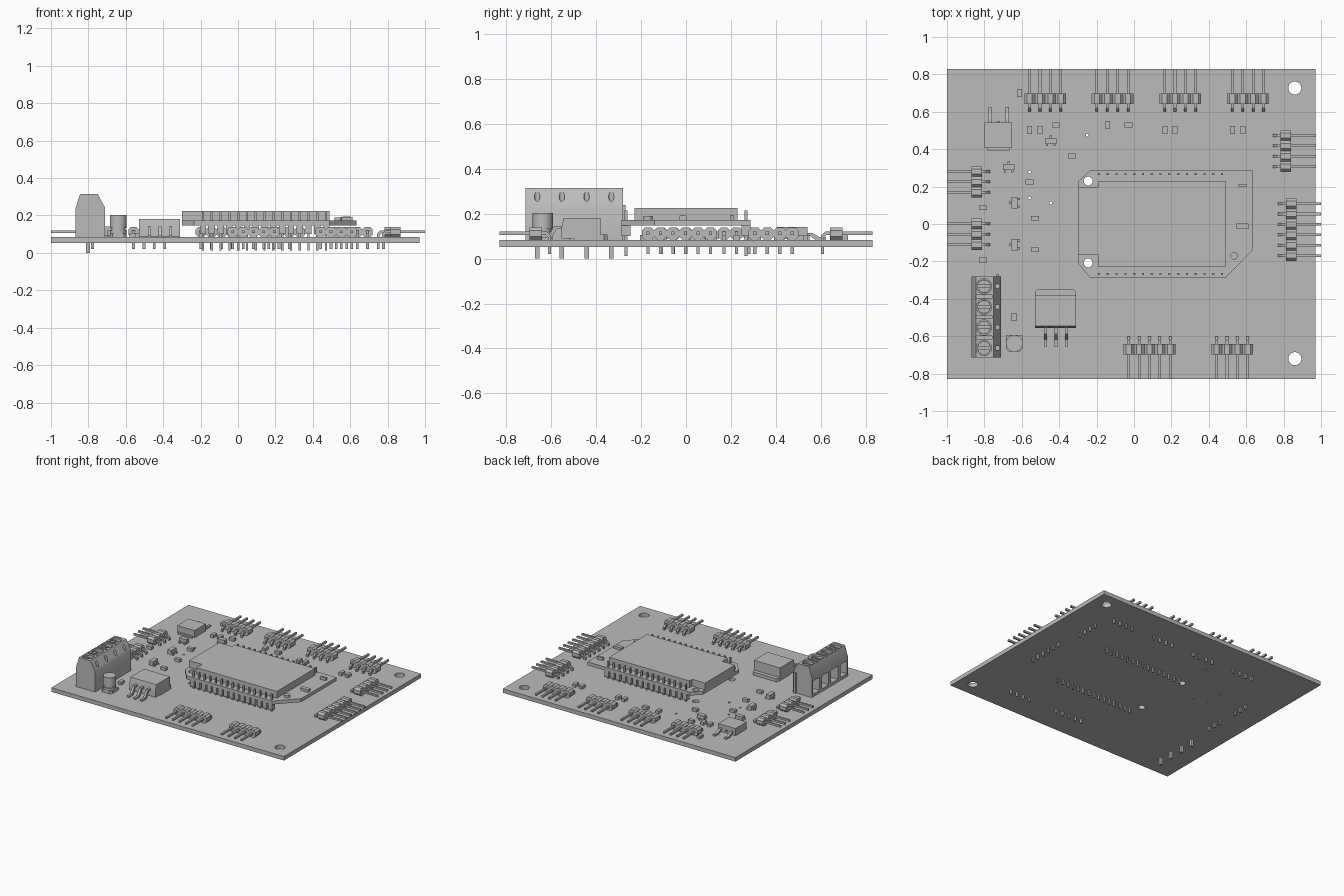
import bpy, bmesh, math

old = bpy.data.objects.get("Cube")
if old:
    bpy.data.objects.remove(old, do_unlink=True)

mat = bpy.data.materials.new("board_grey")
mat.use_nodes = True
GREY = (0.5, 0.5, 0.5, 1)
mat.diffuse_color = GREY
mat.node_tree.nodes["Principled BSDF"].inputs["Base Color"].default_value = GREY

BOTTOM, TOP = 0.053, 0.084    # main board faces
PITCH = 0.0556
parts = []


# --- helpers ---
def prism(bm, pts, axis, a, b):
    place = {"X": lambda u, v, w: (w, u, v),
             "Y": lambda u, v, w: (u, w, v),
             "Z": lambda u, v, w: (u, v, w)}[axis]
    lo = [bm.verts.new(place(u, v, a)) for u, v in pts]
    hi = [bm.verts.new(place(u, v, b)) for u, v in pts]
    faces = [bm.faces.new(lo[::-1]), bm.faces.new(hi)]
    n = len(pts)
    for i in range(n):
        j = (i + 1) % n
        faces.append(bm.faces.new((lo[i], lo[j], hi[j], hi[i])))
    bmesh.ops.recalc_face_normals(bm, faces=faces)


def box(bm, x, y, sx, sy, z0, z1):
    hx, hy = sx / 2, sy / 2
    prism(bm, [(x - hx, y - hy), (x + hx, y - hy), (x + hx, y + hy), (x - hx, y + hy)], "Z", z0, z1)


def disc(bm, x, y, r, z0, z1, n=24):
    ring = [(x + r * math.cos(math.tau * i / n), y + r * math.sin(math.tau * i / n)) for i in range(n)]
    prism(bm, ring, "Z", z0, z1)


def finish(name, bm, loc=(0, 0, 0), turn=0):
    mesh = bpy.data.meshes.new(name)
    bm.to_mesh(mesh)
    bm.free()
    mesh.materials.append(mat)
    obj = bpy.data.objects.new(name, mesh)
    obj.location = loc
    obj.rotation_euler.z = math.radians(turn)
    bpy.context.scene.collection.objects.link(obj)
    parts.append(obj)
    return obj


def cut(obj, bm):
    cutter = finish("cutter", bm)
    parts.remove(cutter)
    cutter.hide_render = True
    mod = obj.modifiers.new("openings", "BOOLEAN")
    mod.operation = "DIFFERENCE"
    mod.solver = "EXACT"
    mod.object = cutter
    bpy.context.view_layer.objects.active = obj
    bpy.ops.object.modifier_apply(modifier=mod.name)
    bpy.data.objects.remove(cutter, do_unlink=True)


# --- main board with mounting holes and vias ---
module_holes = [(-0.245, 0.23), (-0.245, -0.208)]
bm = bmesh.new()
box(bm, -0.015, 0, 1.97, 1.66, BOTTOM, TOP)
board = finish("main_board", bm)
bm = bmesh.new()
for y in (0.727, -0.72):
    disc(bm, 0.86, y, 0.035, 0, 0.2)
for x, y in module_holes:
    disc(bm, x, y, 0.024, 0, 0.12)
for x, y in [(-0.25, 0.475), (-0.558, 0.278), (-0.558, 0.14), (-0.445, 0.112)]:
    disc(bm, x, y, 0.008, 0, 0.2, 12)
cut(board, bm)


# --- right-angle pin headers ---
def header(name, x, y, pins, turn):
    bm = bmesh.new()
    h, c, mid = PITCH / 2, 0.014, TOP + PITCH / 2
    for i in range(pins):
        u = (i - (pins - 1) / 2) * PITCH
        prism(bm, [(u - h, mid - h + c), (u - h + c, mid - h), (u + h - c, mid - h), (u + h, mid - h + c),
                   (u + h, mid + h - c), (u + h - c, mid + h), (u - h + c, mid + h), (u - h, mid + h - c)],
              "Y", 0.034, 0.09)
        prism(bm, [(-0.007, 0.02), (0.007, 0.02), (0.007, 0.096), (0.017, 0.106), (0.222, 0.106),
                   (0.222, 0.12), (0.012, 0.12), (-0.007, 0.103)], "X", u - 0.007, u + 0.007)
    finish(name, bm, (x, y, 0), turn)


for i, x in enumerate((-0.475, -0.115, 0.247, 0.609)):
    header(f"back_header_{i + 1}", x, 0.608, 4, 0)
header("front_header_long", 0.083, -0.608, 5, 180)
header("front_header_short", 0.525, -0.608, 4, 180)
header("left_header_short", 0.75, 0.39, 4, -90)
header("left_header_long", 0.778, -0.03, 6, -90)
header("right_header_back", -0.778, 0.225, 3, 90)
header("right_header_front", -0.778, -0.055, 3, 90)

# --- plug-in module: carrier board, lid, pin rows, small parts ---
bm = bmesh.new()
prism(bm, [(-0.3, -0.21), (-0.235, -0.288), (0.49, -0.288), (0.633, -0.14), (0.633, 0.288),
           (-0.235, 0.288), (-0.3, 0.225)], "Z", 0.147, 0.173)
carrier = finish("module_board", bm)
bm = bmesh.new()
for x, y in module_holes:
    disc(bm, x, y, 0.024, 0.13, 0.2)
cut(carrier, bm)

bm = bmesh.new()
prism(bm, [(-0.3, -0.165), (-0.19, -0.165), (-0.19, -0.23), (0.49, -0.23), (0.49, 0.23),
           (-0.19, 0.23), (-0.19, 0.197), (-0.3, 0.197)], "Z", 0.173, 0.225)
finish("module_lid", bm)

bm = bmesh.new()
for side in (-1, 1):
    for i in range(15):
        x = -0.187 + i * 0.047
        box(bm, x, side * 0.267, 0.034, 0.04, 0.1, 0.147)
        box(bm, x, side * 0.267, 0.012, 0.012, 0.013, 0.215)
finish("module_pins", bm)

bm = bmesh.new()
box(bm, 0.58, -0.013, 0.066, 0.03, 0.173, 0.192)
box(bm, 0.58, 0.205, 0.045, 0.016, 0.173, 0.195)
disc(bm, 0.535, -0.17, 0.02, 0.173, 0.19)
finish("module_components", bm)

# --- screw terminal block ---
ways = [-0.663, -0.553, -0.443, -0.333]
bm = bmesh.new()
prism(bm, [(-0.87, TOP), (-0.71, TOP), (-0.71, 0.24), (-0.75, 0.314), (-0.845, 0.314), (-0.87, 0.235)],
      "Y", -0.715, -0.28)
block = finish("terminal_block", bm)
bm = bmesh.new()
for y in ways:
    disc(bm, -0.802, y, 0.041, 0.27, 0.4)
    disc(bm, -0.73, y, 0.012, 0.22, 0.4, 16)
    box(bm, -0.85, y, 0.14, 0.08, 0.105, 0.205)
for y in ways[1:]:
    box(bm, -0.803, y - 0.055, 0.085, 0.016, 0.3, 0.4)
cut(block, bm)

bm = bmesh.new()
for y in ways:
    disc(bm, -0.802, y, 0.036, 0.268, 0.29)
    for s in (-1, 1):    # raised halves leave the driver slot
        prism(bm, [(-0.802 + 0.035 * math.cos(a), y + s * 0.035 * math.sin(a))
                   for a in [0.2 + k * (math.pi - 0.4) / 10 for k in range(11)]], "Z", 0.29, 0.304)
    box(bm, -0.802, y, 0.02, 0.02, 0, TOP + 0.002)
box(bm, -0.73, -0.276, 0.016, 0.012, TOP, 0.24)
finish("terminal_screws_and_pins", bm)

# --- round capacitor ---
bm = bmesh.new()
cx, cy = -0.64, -0.638
prism(bm, [(cx - 0.044, cy - 0.03), (cx - 0.03, cy - 0.044), (cx + 0.03, cy - 0.044), (cx + 0.044, cy - 0.03),
           (cx + 0.044, cy + 0.044), (cx - 0.044, cy + 0.044)], "Z", TOP, 0.105)
disc(bm, cx, cy, 0.044, 0.105, 0.122, 32)
disc(bm, cx, cy, 0.039, 0.122, 0.134, 32)
disc(bm, cx, cy, 0.045, 0.134, 0.203, 32)
finish("capacitor", bm)


# --- power packages with bent leads ---
def leads(bm, xs, y0, y1, z, w):
    d = math.copysign(1, y1 - y0)
    m, t = (y0 + y1) / 2, 0.013
    prism(bm, [(y0, z), (m - d * 0.015, z), (m + d * 0.015, TOP + t), (y1, TOP + t), (y1, TOP),
               (m, TOP), (m - d * 0.025, z - t), (y0, z - t)], "X", xs[0] - w / 2, xs[0] + w / 2)
    if xs[1:]:
        leads(bm, xs[1:], y0, y1, z, w)


bm = bmesh.new()
prism(bm, [(-0.555, TOP + 0.005), (-0.38, TOP + 0.005), (-0.38, 0.182), (-0.545, 0.182), (-0.555, 0.14)],
      "X", -0.53, -0.31)
prism(bm, [(-0.53, -0.5), (-0.31, -0.5), (-0.31, -0.365), (-0.322, -0.35), (-0.518, -0.35), (-0.53, -0.365)],
      "Z", TOP, 0.108)
leads(bm, [-0.473, -0.417, -0.361], -0.55, -0.655, 0.145, 0.018)
finish("voltage_regulator", bm)

bm = bmesh.new()
box(bm, -0.725, 0.474, 0.146, 0.136, TOP + 0.003, 0.142)
box(bm, -0.725, 0.41, 0.118, 0.034, TOP, 0.096)
box(bm, -0.725, 0.545, 0.016, 0.012, 0.1, 0.112)
leads(bm, [-0.77, -0.677], 0.53, 0.625, 0.115, 0.018)
finish("power_transistor", bm)


# --- three-lead small transistors ---
def transistor(name, x, y, turn):
    bm = bmesh.new()
    box(bm, 0, 0, 0.062, 0.032, TOP + 0.004, 0.12)
    for lx, s in ((-0.02, -1), (0.02, -1), (0, 1)):
        box(bm, lx, s * 0.018, 0.012, 0.022, TOP, 0.096)
    finish(name, bm, (x, y, 0), turn)


for i, (x, y, turn) in enumerate([(-0.445, 0.445, 0), (-0.67, 0.305, 0), (-0.638, 0.113, 90), (-0.638, -0.11, 90)]):
    transistor(f"small_transistor_{i + 1}", x, y, turn)

# --- chip resistors and capacitors ---
upright = [(-0.612, 0.7), (-0.558, 0.503), (-0.503, 0.503), (-0.14, 0.53), (0.165, 0.503),
           (0.22, 0.503), (0.526, 0.503), (0.582, 0.503), (-0.641, -0.498)]
flat = [(-0.418, 0.53), (-0.03, 0.53), (-0.333, 0.363), (-0.558, 0.225), (-0.807, 0.087),
        (-0.53, 0.031), (-0.53, -0.138), (-0.807, -0.192)]
bm = bmesh.new()
for spots, sx, sy in ((upright, 0.026, 0.042), (flat, 0.042, 0.026)):
    for x, y in spots:
        box(bm, x, y, sx, sy, TOP, 0.106)
finish("chip_components", bm)

# --- smooth round parts, keep edges sharp ---
bpy.ops.object.select_all(action="DESELECT")
for obj in parts:
    obj.select_set(True)
bpy.context.view_layer.objects.active = parts[0]
bpy.ops.object.shade_smooth_by_angle(angle=math.radians(30))
